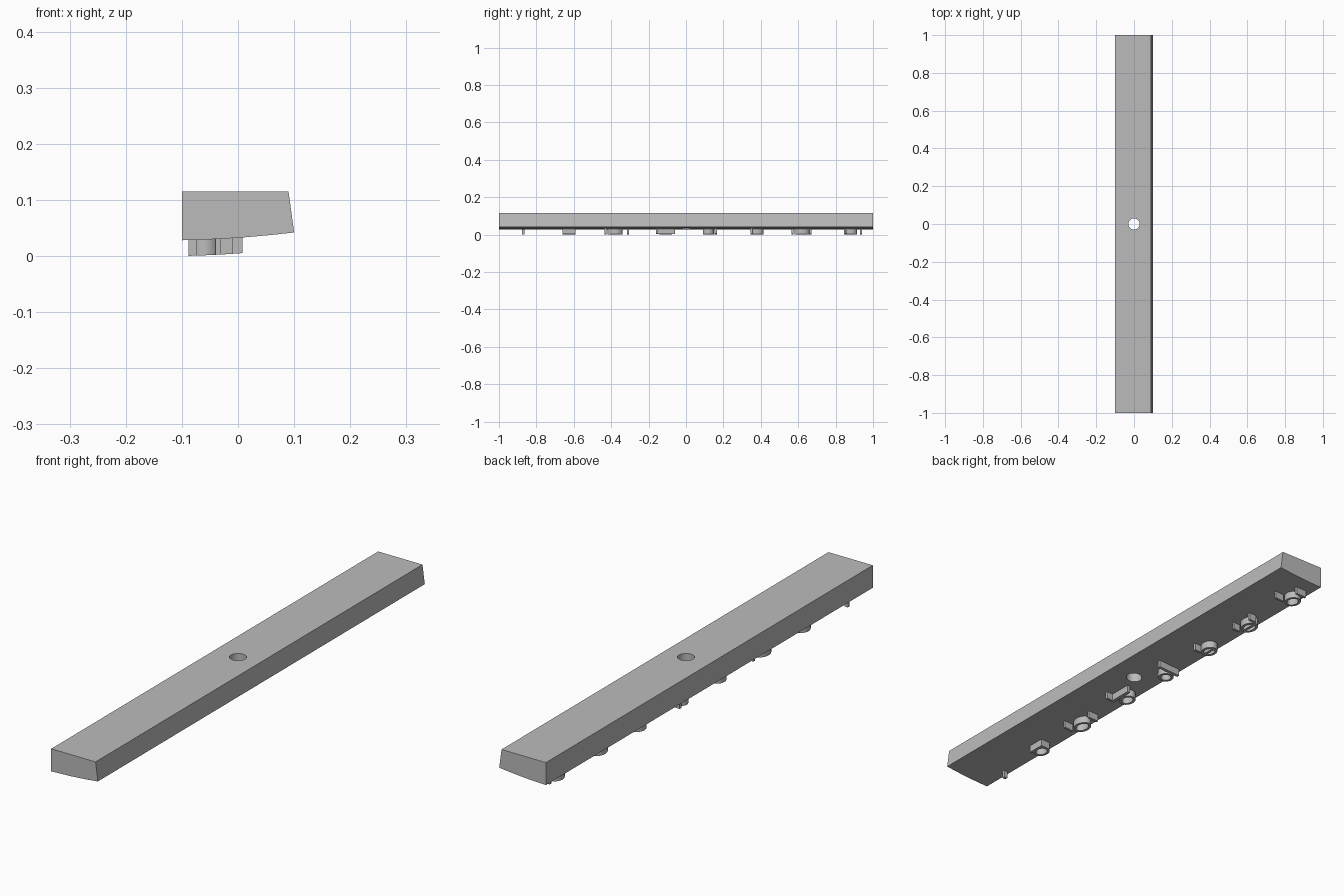
import bpy, bmesh, math

cube = bpy.data.objects.get("Cube")
if cube:
    bpy.data.objects.remove(cube, do_unlink=True)

grey = bpy.data.materials.new("plain grey")
grey.use_nodes = True
colour = (0.5, 0.5, 0.5, 1)
grey.diffuse_color = colour
grey.node_tree.nodes["Principled BSDF"].inputs["Base Color"].default_value = colour


def under(x):
    """Height of the gently bowed underside."""
    t = (x + 0.1) / 0.2
    return 0.028 + 0.004 * t + 0.01 * t * t


def finish(name, bm):
    bmesh.ops.recalc_face_normals(bm, faces=bm.faces)
    mesh = bpy.data.meshes.new(name)
    bm.to_mesh(mesh)
    bm.free()
    obj = bpy.data.objects.new(name, mesh)
    bpy.context.collection.objects.link(obj)
    mesh.materials.append(grey)
    return obj


def smooth(obj):
    bpy.ops.object.select_all(action='DESELECT')
    obj.select_set(True)
    bpy.context.view_layer.objects.active = obj
    bpy.ops.object.shade_smooth_by_angle(angle=math.radians(30))


def add_bar(bm, x0, x1, y0, y1):
    """Straight rib standing down from the underside."""
    loops = []
    for drop in (0.028, -0.003):
        loops.append([bm.verts.new((x, y, under(x) - drop))
                      for x, y in ((x0, y0), (x1, y0), (x1, y1), (x0, y1))])
    a, b = loops
    bm.faces.new(a)
    bm.faces.new(b)
    for i in range(4):
        j = (i + 1) % 4
        bm.faces.new((a[i], a[j], b[j], b[i]))


def add_ring(bm, cx, cy, rx, ry, wall=0.01, n=24):
    """Hollow oval collar standing down from the underside."""
    loops = []
    for inset, drop in ((0, -0.003), (0, 0.028), (wall, 0.028), (wall, -0.003)):
        loop = []
        for i in range(n):
            a = math.tau * i / n
            x = cx + (rx - inset) * math.cos(a)
            loop.append(bm.verts.new((x, cy + (ry - inset) * math.sin(a), under(x) - drop)))
        loops.append(loop)
    for k in range(4):
        p, q = loops[k], loops[(k + 1) % 4]
        for i in range(n):
            j = (i + 1) % n
            bm.faces.new((p[i], p[j], q[j], q[i]))


# Long body: extruded section with a sloping side and bowed underside
bm = bmesh.new()
xs = [-0.1 + 0.2 * i / 16 for i in range(17)]
section = [(x, under(x)) for x in xs] + [(0.09, 0.115), (-0.1, 0.115)]
end = bm.faces.new([bm.verts.new((x, -1, z)) for x, z in section])
new = bmesh.ops.extrude_face_region(bm, geom=[end])["geom"]
bmesh.ops.translate(bm, vec=(0, 2, 0), verts=[v for v in new if isinstance(v, bmesh.types.BMVert)])
body = finish("body", bm)

# Central through hole
bm = bmesh.new()
bmesh.ops.create_cone(bm, cap_ends=True, segments=32, radius1=0.03, radius2=0.03, depth=0.5)
cutter = finish("hole_cutter", bm)
cutter.hide_render = True
mod = body.modifiers.new("hole", 'BOOLEAN')
mod.operation = 'DIFFERENCE'
mod.solver = 'EXACT'
mod.object = cutter
bpy.context.view_layer.objects.active = body
body.select_set(True)
bpy.ops.object.modifier_apply(modifier=mod.name)
bpy.data.objects.remove(cutter, do_unlink=True)
smooth(body)

# Underside collars: centre y, half length, then ribs as x and y spans
LOW, MID, HIGH = -0.088, -0.03, 0.008
collars = [
    (0.88, 0.035, [(-0.075, -0.03, 0.93, 0.94), (-0.03, HIGH, 0.85, 0.86)]),
    (0.62, 0.04, [(-0.064, -0.054, 0.58, 0.66), (-0.05, -0.02, 0.565, 0.575), (-0.05, -0.02, 0.66, 0.67)]),
    (0.38, 0.035, [(-0.064, -0.054, 0.35, 0.41), (-0.04, -0.01, 0.345, 0.355)]),
    (0.12, 0.03, [(LOW, HIGH, 0.153, 0.165)]),
    (-0.11, 0.035, [(-0.03, -0.018, -0.16, -0.06), (-0.03, HIGH, -0.16, -0.15)]),
    (-0.38, 0.04, [(-0.075, -0.03, -0.315, -0.305), (-0.05, -0.01, -0.435, -0.425)]),
    (-0.625, 0.035, [(MID - 0.01, MID, -0.66, -0.59), (-0.07, MID, -0.6, -0.59)]),
]
for i, (cy, ry, ribs) in enumerate(collars):
    bm = bmesh.new()
    add_ring(bm, (LOW + MID) / 2, cy, (MID - LOW) / 2, ry)
    for x0, x1, y0, y1 in ribs:
        add_bar(bm, x0, x1, y0, y1)
    smooth(finish(f"underside_collar_{i + 1}", bm))

# Small lone stud near the front end
bm = bmesh.new()
add_bar(bm, LOW, -0.073, -0.876, -0.864)
finish("front_stud", bm)
